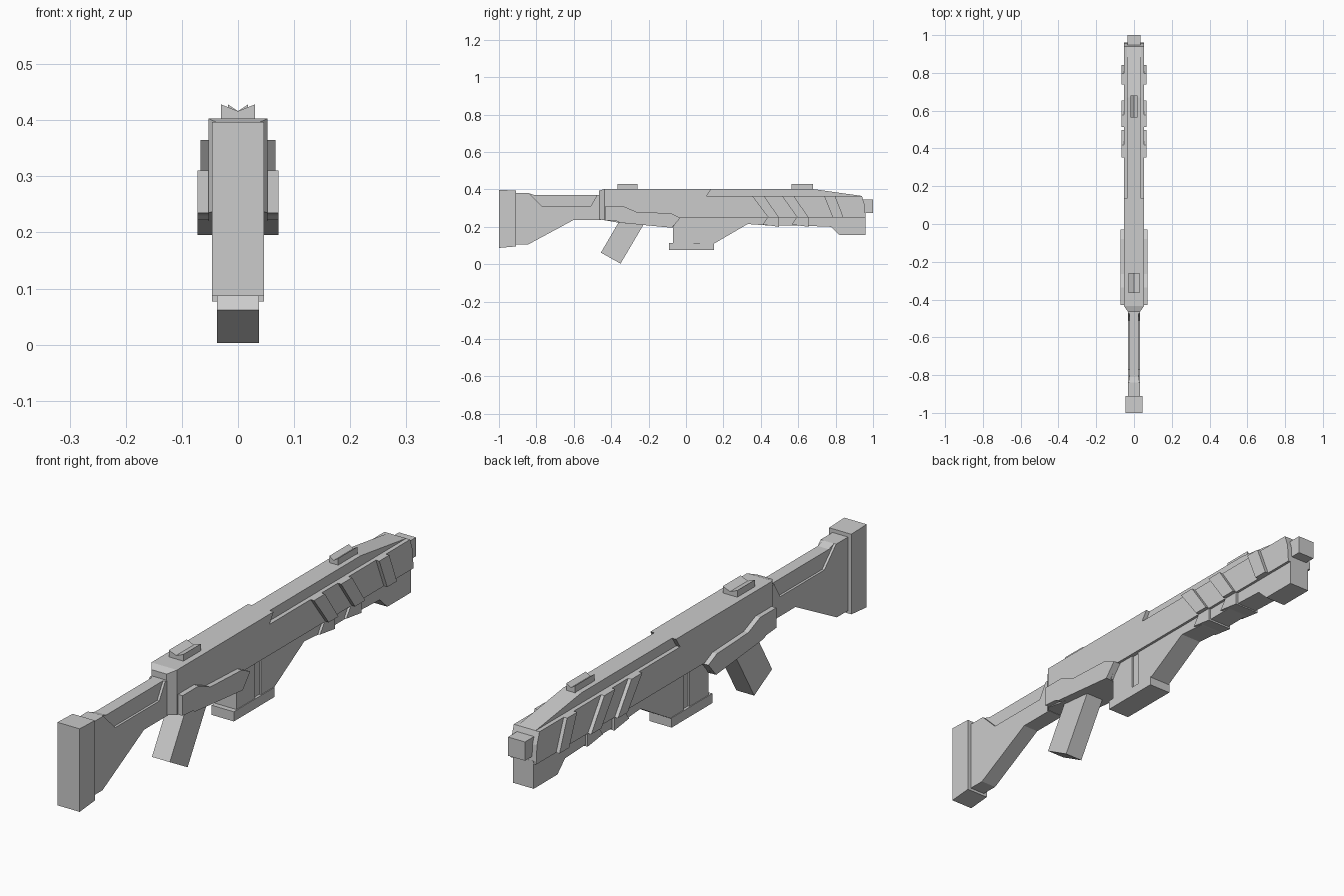
import bpy, bmesh

if "Cube" in bpy.data.objects:
    bpy.data.objects.remove(bpy.data.objects["Cube"])


def finish(name, bm):
    bmesh.ops.recalc_face_normals(bm, faces=bm.faces)
    me = bpy.data.meshes.new(name)
    bm.to_mesh(me)
    bm.free()
    ob = bpy.data.objects.new(name, me)
    bpy.context.collection.objects.link(ob)
    return ob


def prism(name, pts, x0, x1=None):
    """Side profile of (y, z) points extruded across x; symmetric if x1 is omitted."""
    if x1 is None:
        x0, x1 = -x0, x0
    bm = bmesh.new()
    face = bm.faces.new([bm.verts.new((x0, y, z)) for y, z in pts])
    out = bmesh.ops.extrude_face_region(bm, geom=[face])
    moved = [v for v in out["geom"] if isinstance(v, bmesh.types.BMVert)]
    bmesh.ops.translate(bm, verts=moved, vec=(x1 - x0, 0, 0))
    return finish(name, bm)


def loft(name, a, b):
    """Box between two rectangles given as (y, half_width, z_low, z_high)."""
    bm = bmesh.new()
    rings = [[bm.verts.new(p) for p in ((-w, y, l), (w, y, l), (w, y, h), (-w, y, h))]
             for y, w, l, h in (a, b)]
    bm.faces.new(rings[0])
    bm.faces.new(rings[1])
    for i in range(4):
        j = (i + 1) % 4
        bm.faces.new((rings[0][i], rings[0][j], rings[1][j], rings[1][i]))
    return finish(name, bm)


def box(name, y0, y1, w, z0, z1):
    return loft(name, (y0, w, z0, z1), (y1, w, z0, z1))


def sight(name, y0, y1, w):
    """Low block with a V groove along its top."""
    bm = bmesh.new()
    outline = [(-w, .395), (w, .395), (w, .428), (0, .416), (-w, .428)]
    face = bm.faces.new([bm.verts.new((x, y0, z)) for x, z in outline])
    out = bmesh.ops.extrude_face_region(bm, geom=[face])
    moved = [v for v in out["geom"] if isinstance(v, bmesh.types.BMVert)]
    bmesh.ops.translate(bm, verts=moved, vec=(0, y1 - y0, 0))
    return finish(name, bm)


# Butt pad and stock, the stock stepped in along its upper edge
prism("butt_pad", [(-1, .087), (-.91, .095), (-.91, .394), (-1, .397)], .046)
prism("stock_body", [(-.91, .105), (-.845, .105), (-.60, .237), (-.455, .237), (-.455, .37),
                     (-.475, .37), (-.51, .31), (-.77, .31), (-.84, .38), (-.91, .38)], .032)
prism("stock_core", [(-.85, .25), (-.455, .25), (-.455, .37), (-.81, .37), (-.84, .38), (-.85, .38)], .023)

# Receiver with its rear collar
loft("rear_collar", (-.465, .031, .24, .393), (-.435, .053, .235, .403))
prism("receiver", [(-.435, .235), (-.36, .222), (-.07, .197), (-.035, .25), (.95, .25), (.96, .25),
                   (.955, .32), (.94, .365), (.11, .365), (.135, .403), (-.435, .403)], .053)
prism("top_rail", [(.10, .35), (.94, .35), (.94, .365), (.67, .403), (.10, .403)], .037)

# Raised panels beside the grip
prism("side_panel", [(-.43, .235), (-.37, .23), (-.355, .222), (-.075, .195), (-.03, .248),
                     (-.08, .272), (-.265, .28), (-.335, .31), (-.43, .31)], .072)

# Grip
prism("grip", [(-.455, .062), (-.35, .003), (-.225, .215), (-.26, .25), (-.345, .25)], .037)

# Magazine well, with a recessed slot, and base plate
box("well_rear", -.07, .04, .043, .11, .26)
box("well_slot", .035, .08, .036, .11, .26)
prism("well_front", [(.075, .11), (.15, .11), (.33, .215), (.44, .207), (.60, .207), (.775, .2),
                     (.82, .157), (.96, .157), (.96, .26), (.075, .26)], .043)
box("magazine_plate", -.09, .15, .046, .077, .113)

# Slanted bands on the fore end
for i, (a, b, c, d) in enumerate([(.353, .417, .497, .44), (.513, .577, .655, .595),
                                  (.738, .797, .842, .785)]):
    prism(f"band_{i + 1}", [(a, .365), (b, .365), (c, .25), (d, .25)], .067)
    if i < 2:
        prism(f"band_foot_{i + 1}", [(d, .255), (d - .03, .212), (c, .2), (c, .255)], .052)

# Muzzle and sights
box("muzzle", .94, 1, .035, .275, .345)
sight("rear_sight", -.365, -.26, .03)
sight("front_sight", .565, .68, .018)
